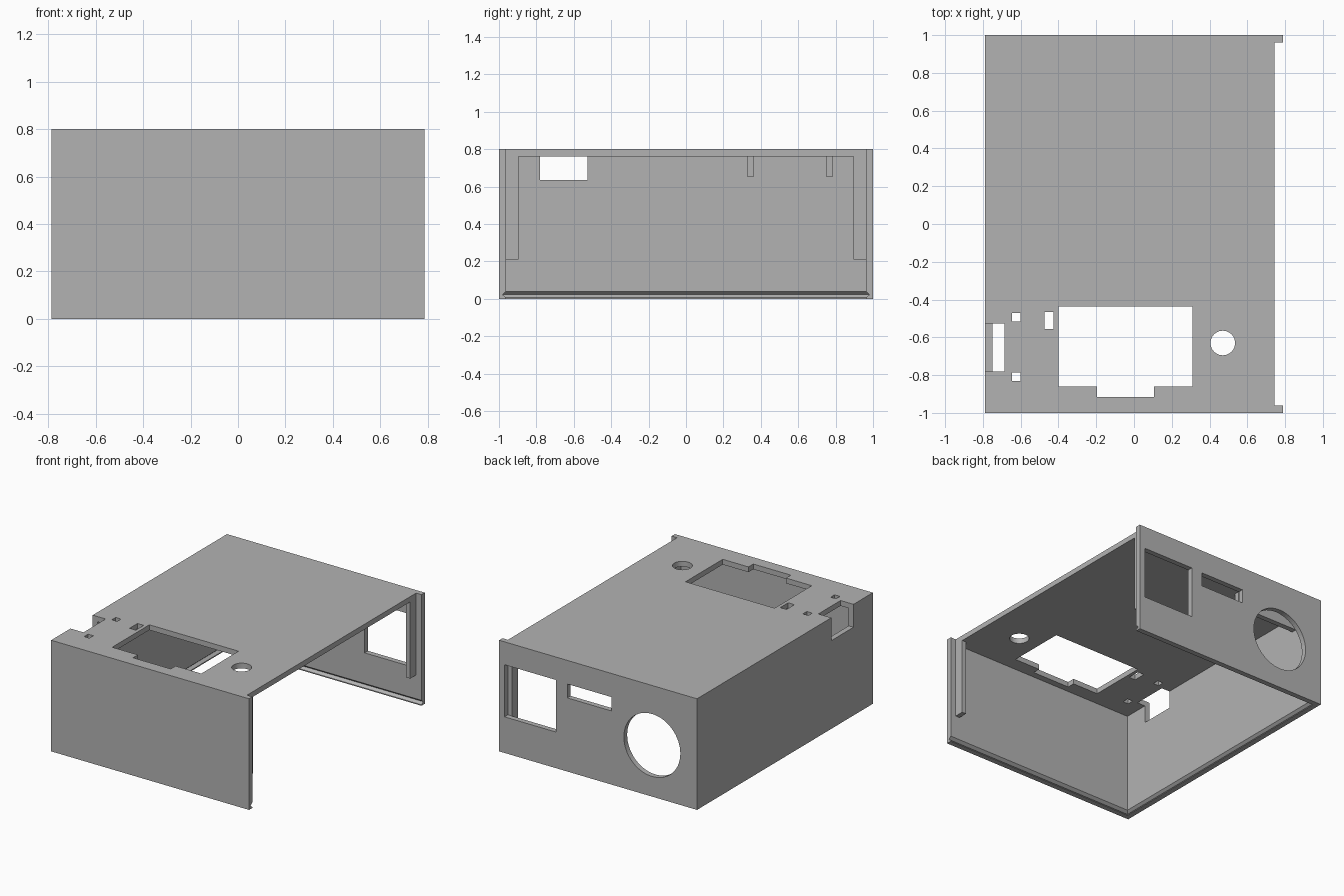
import bpy, bmesh
from mathutils import Matrix, Vector

cube = bpy.data.objects.get("Cube")
if cube:
    bpy.data.objects.remove(cube, do_unlink=True)

W, L, H = 0.788, 1.0, 0.8      # half width, half length, height
T = 0.038                      # wall thickness
IN_X, IN_Y, CEIL = W - T, L - T, H - T

grey = bpy.data.materials.new("plain grey plastic")
grey.use_nodes = True
colour = (0.45, 0.45, 0.45, 1)
grey.diffuse_color = colour
grey.node_tree.nodes["Principled BSDF"].inputs["Base Color"].default_value = colour


def finish(name, bm):
    bmesh.ops.recalc_face_normals(bm, faces=bm.faces[:])
    mesh = bpy.data.meshes.new(name)
    bm.to_mesh(mesh)
    bm.free()
    mesh.materials.append(grey)
    obj = bpy.data.objects.new(name, mesh)
    bpy.context.scene.collection.objects.link(obj)
    return obj


def box(name, x, y, z):
    bm = bmesh.new()
    bmesh.ops.create_cube(bm, size=1)
    for v in bm.verts:
        v.co = Vector(r[0] if c < 0 else r[1] for c, r in zip(v.co, (x, y, z)))
    return finish(name, bm)


def cylinder(name, radius, depth, matrix):
    bm = bmesh.new()
    bmesh.ops.create_cone(bm, cap_ends=True, segments=64, radius1=radius,
                          radius2=radius, depth=depth, matrix=matrix)
    return finish(name, bm)


def cut(target, cutter):
    mod = target.modifiers.new("cut", "BOOLEAN")
    mod.operation, mod.solver, mod.object = "DIFFERENCE", "EXACT", cutter
    cutter.hide_render = True
    bpy.context.view_layer.objects.active = target
    bpy.ops.object.modifier_apply(modifier=mod.name)
    bpy.data.objects.remove(cutter, do_unlink=True)


# Shell, open underneath and on the +x side, with the roof edge set back
shell = box("case_shell", (-W, W), (-L, L), (0, H))
cut(shell, box("interior", (-IN_X, 2), (-IN_Y, IN_Y), (-1, CEIL)))
cut(shell, box("roof_setback", (0.745, 2), (-IN_Y, IN_Y), (0.5, 1)))

# Snap groove around the inner bottom rim
bm = bmesh.new()
for z, d in ((0.005, -0.003), (0.022, 0.02), (0.042, -0.003)):
    for x in (-IN_X - d, 2):
        for y in (-IN_Y - d, IN_Y + d):
            bm.verts.new((x, y, z))
bmesh.ops.convex_hull(bm, input=bm.verts[:])
cut(shell, finish("rim_groove", bm))

# Roof openings: display window with its tab, small slots
through = (CEIL - 0.03, 1)
roof_holes = [
    ((-0.40, 0.31), (-0.86, -0.437)),
    ((-0.195, 0.105), (-0.915, -0.85)),
    ((-0.475, -0.425), (-0.555, -0.465)),
    ((-0.645, -0.602), (-0.515, -0.47)),
    ((-0.645, -0.602), (-0.83, -0.785)),
]
for x, y in roof_holes:
    cut(shell, box("roof_hole", x, y, through))
cut(shell, cylinder("button_hole", 0.065, 0.3, Matrix.Translation((0.47, -0.63, H))))

# Notch through the roof and the top of the side wall
cut(shell, box("switch_notch", (-1, -0.685), (-0.78, -0.527), (0.635, 1)))

# Back wall openings: socket window, slot and round fan hole
cut(shell, box("socket_window", (0.335, 0.745), (0.9, 1.1), (0.26, 0.635)))
cut(shell, box("back_slot", (-0.105, 0.245), (0.9, 1.1), (0.53, 0.63)))
cut(shell, cylinder("fan_hole", 0.225, 0.3,
                    Matrix.Translation((-0.43, L, 0.37)) @ Matrix.Rotation(1.5707963, 4, "X")))

# Guide posts inside the open end
for name, side in (("front", -1), ("back", 1)):
    y = sorted((side * 0.895, side * IN_Y))
    box(name + "_guide_post", (0.712, 0.745), y, (0.21, CEIL))

# Ribs hanging from the roof
for name, y in (("middle", (0.325, 0.363)), ("rear", (0.748, 0.786))):
    box(name + "_roof_rib", (-IN_X, -0.25), y, (0.655, CEIL))
